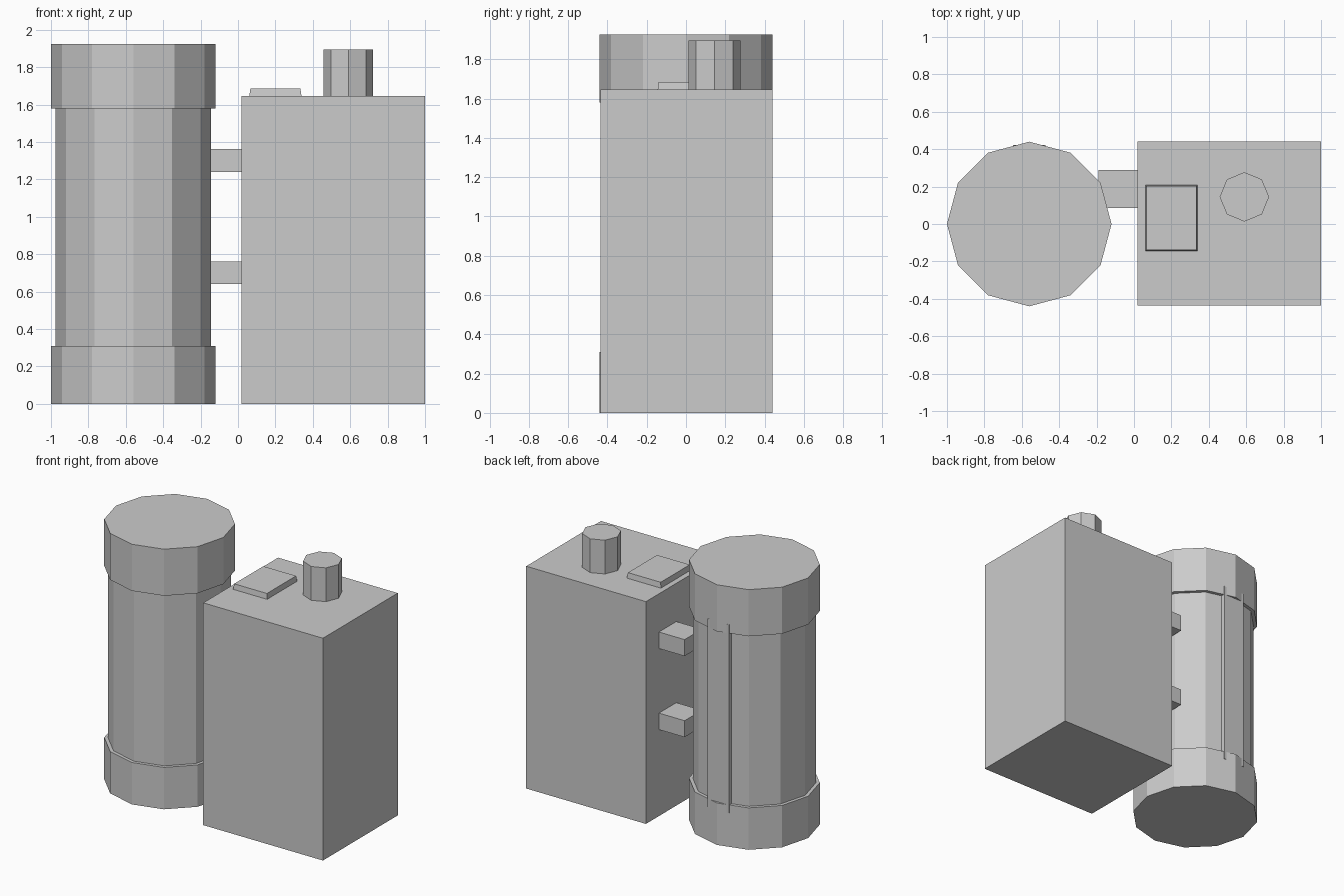
import bpy
import bmesh
from math import tau, cos, sin

if "Cube" in bpy.data.objects:
    bpy.data.objects.remove(bpy.data.objects["Cube"], do_unlink=True)

grey = bpy.data.materials.new("light_grey")
grey.use_nodes = True
colour = (0.6, 0.6, 0.6, 1)
grey.diffuse_color = colour
grey.node_tree.nodes["Principled BSDF"].inputs["Base Color"].default_value = colour


def prism(name, base, z0, z1, top=None):
    """Flat-shaded solid between a base outline and a top outline."""
    bm = bmesh.new()
    low = [bm.verts.new((x, y, z0)) for x, y in base]
    high = [bm.verts.new((x, y, z1)) for x, y in (top or base)]
    bm.faces.new(low[::-1])
    bm.faces.new(high)
    for i in range(len(low)):
        j = (i + 1) % len(low)
        bm.faces.new((low[i], low[j], high[j], high[i]))
    mesh = bpy.data.meshes.new(name)
    bm.to_mesh(mesh)
    bm.free()
    mesh.materials.append(grey)
    obj = bpy.data.objects.new(name, mesh)
    bpy.context.collection.objects.link(obj)
    return obj


def ring(cx, cy, radius, sides):
    return [(cx + radius * cos(tau * i / sides), cy + radius * sin(tau * i / sides))
            for i in range(sides)]


def rect(x0, x1, y0, y1):
    return [(x0, y0), (x1, y0), (x1, y1), (x0, y1)]


# Twelve-sided tank with wider end caps
tank_x = -0.56
prism("tank_body", ring(tank_x, 0, 0.415, 12), 0.2, 1.7)
prism("tank_bottom_cap", ring(tank_x, 0, 0.44, 12), 0, 0.31)
prism("tank_top_cap", ring(tank_x, 0, 0.44, 12), 1.58, 1.925)

# Shallow strip down the back of the tank
prism("tank_back_strip", rect(tank_x - 0.088, tank_x + 0.088, 0.3, 0.422), 0.25, 1.645)

# Main box
prism("box_body", rect(0.02, 1, -0.435, 0.44), 0, 1.645)

# Brackets joining the tank and the box
for name, z in (("lower_bracket", 0.64), ("upper_bracket", 1.24)):
    prism(name, rect(-0.19, 0.08, 0.085, 0.288), z, z + 0.122)

# Lid plate with slightly sloped sides, and the octagonal knob
prism("lid_plate", rect(0.06, 0.34, -0.145, 0.208), 1.64, 1.685,
      rect(0.066, 0.334, -0.139, 0.202))
prism("knob", ring(0.59, 0.145, 0.132, 8), 1.64, 1.895)
